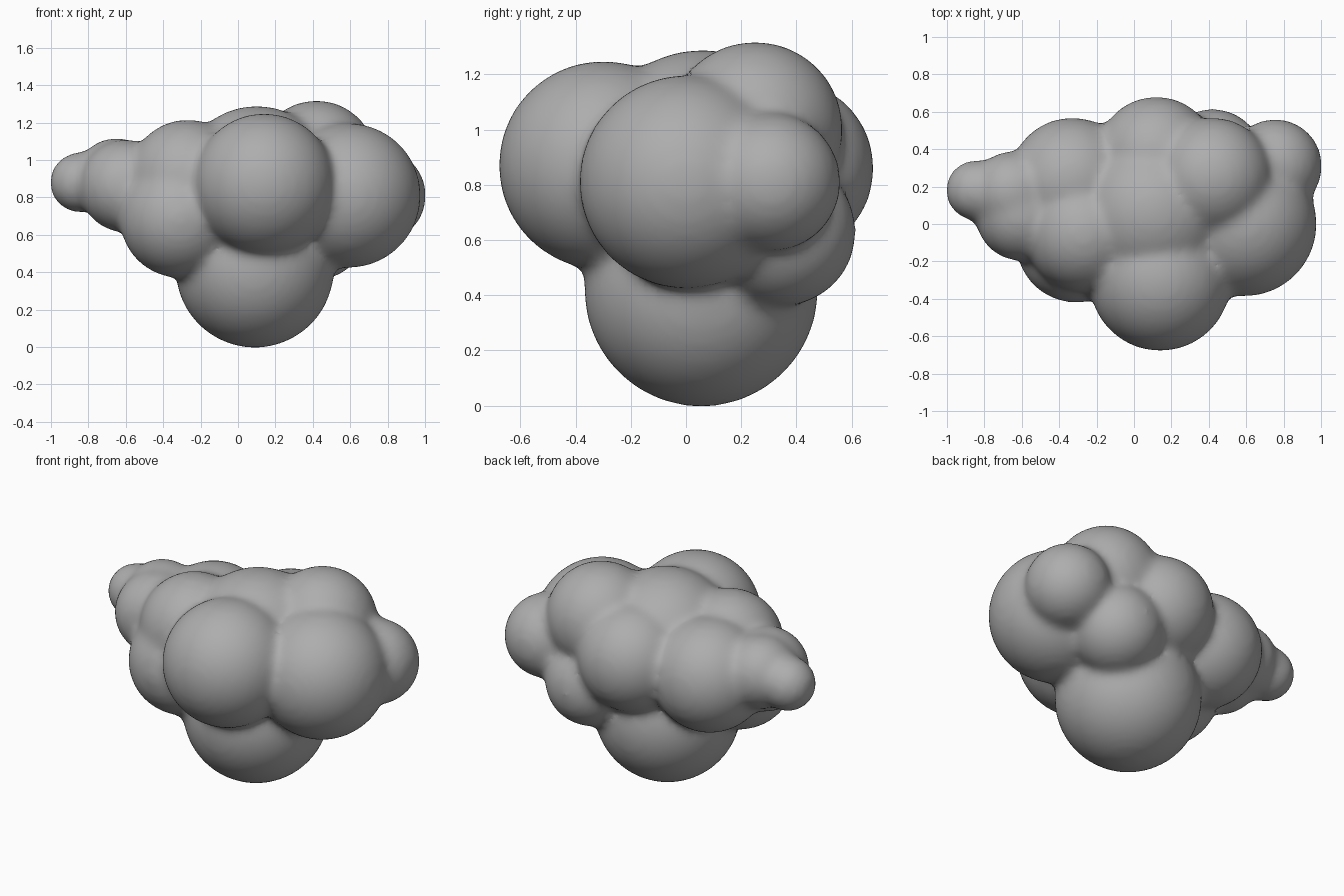
import bpy, bmesh
from mathutils import Matrix

if "Cube" in bpy.data.objects:
    bpy.data.objects.remove(bpy.data.objects["Cube"])

# Lobes of the puffy cluster: x, y, z, radius
LOBES = [
    (0.09, 0.055, 0.42, 0.425),  # base
    (0.10, 0.06, 0.87, 0.42),    # core
    (0.14, -0.30, 0.87, 0.38),   # front
    (0.59, 0.00, 0.81, 0.388),   # right
    (0.755, 0.31, 0.81, 0.252),  # small right back
    (0.42, 0.25, 1.00, 0.32),    # upper right back
    (0.42, 0.345, 0.63, 0.272),  # lower right back
    (0.12, 0.36, 0.86, 0.322),   # back
    (-0.31, -0.10, 0.69, 0.322), # left front, low
    (-0.27, -0.05, 0.90, 0.317), # left front, high
    (-0.33, 0.23, 0.82, 0.34),   # left back
    (-0.60, 0.05, 0.86, 0.25),   # left
    (-0.65, 0.17, 0.90, 0.22),   # left, towards tip
    (-0.845, 0.18, 0.88, 0.163), # tip
]

# Overlapping spheres in one mesh
bm = bmesh.new()
for x, y, z, r in LOBES:
    bmesh.ops.create_icosphere(bm, subdivisions=4, radius=r,
                               matrix=Matrix.Translation((x, y, z)))
mesh = bpy.data.meshes.new("puffy_cluster")
bm.to_mesh(mesh)
bm.free()
cluster = bpy.data.objects.new("puffy_cluster", mesh)
bpy.context.collection.objects.link(cluster)

# Fuse into one skin and soften the creases
remesh = cluster.modifiers.new("fuse", 'REMESH')
remesh.mode = 'VOXEL'
remesh.voxel_size = 0.022
remesh.use_smooth_shade = True
soften = cluster.modifiers.new("soften", 'SMOOTH')
soften.factor = 0.5
soften.iterations = 20

# Dark grey surface
grey = bpy.data.materials.new("dark_grey")
grey.diffuse_color = (0.42, 0.42, 0.42, 1)
grey.use_nodes = True
grey.node_tree.nodes["Principled BSDF"].inputs["Base Color"].default_value = grey.diffuse_color
mesh.materials.append(grey)
